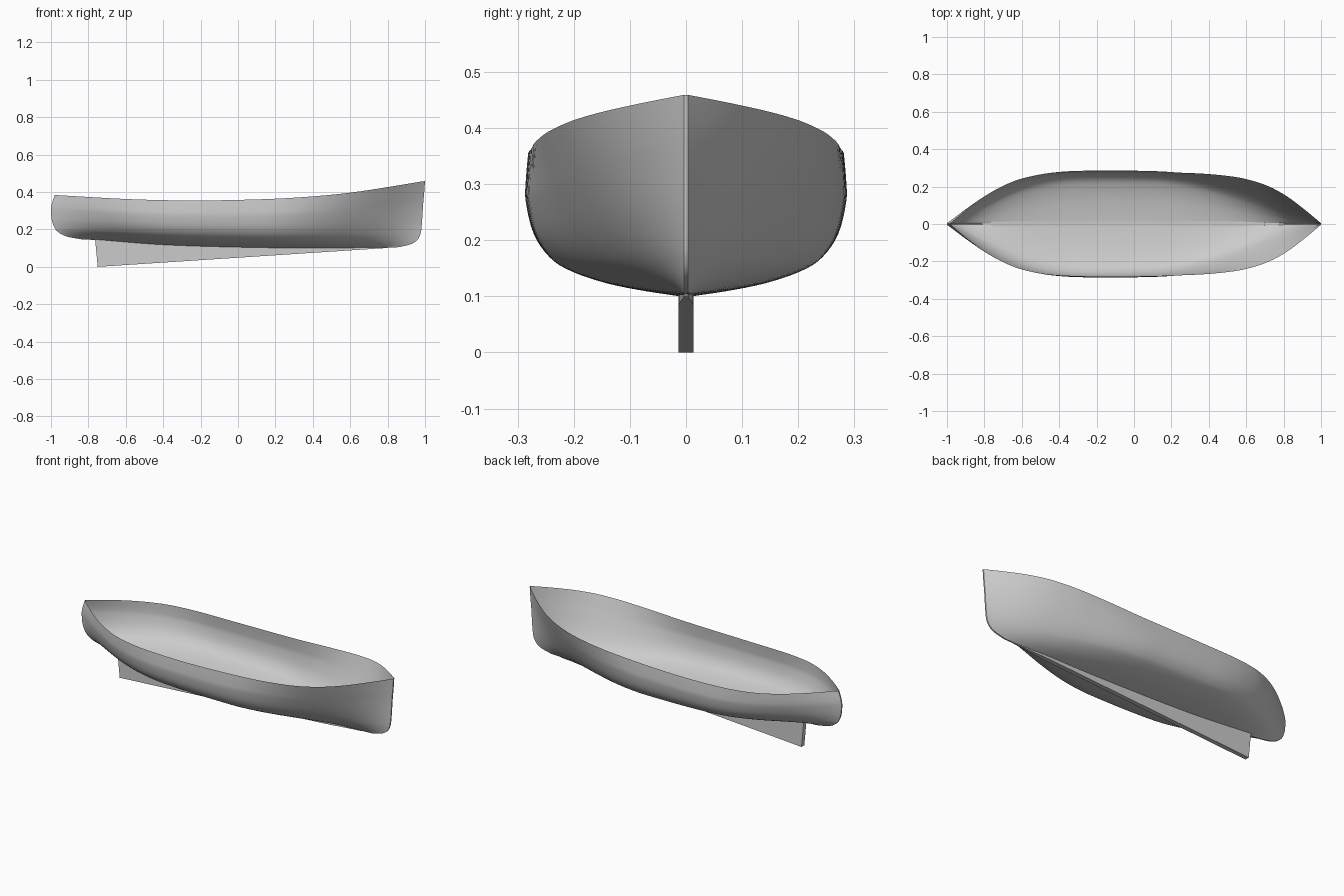
import bpy, bmesh, math

cube = bpy.data.objects.get("Cube")
if cube:
    bpy.data.objects.remove(cube)


def curve(points, x):
    """Smooth interpolation through (x, value) points."""
    n = len(points)
    slope = []
    for k in range(n):
        a, b = points[max(k - 1, 0)], points[min(k + 1, n - 1)]
        slope.append((b[1] - a[1]) / (b[0] - a[0]))
    k = 0
    while k < n - 2 and x > points[k + 1][0]:
        k += 1
    (x0, y0), (x1, y1) = points[k], points[k + 1]
    d = x1 - x0
    t = min(max((x - x0) / d, 0), 1)
    h = t * t * (3 - 2 * t)
    return (y0 * (1 - h) + y1 * h + d * slope[k] * t * (1 - t) ** 2
            - d * slope[k + 1] * t * t * (1 - t))


def smooth(a, b, x):
    t = min(max((x - a) / (b - a), 0), 1)
    return t * t * (3 - 2 * t)


def levels(values):
    return list(enumerate(values))


# Hull lines: heights and half beam along the length
SHEER = [(-1, .384), (-.6, .362), (-.3, .355), (0, .358), (.3, .37), (.6, .397), (1, .459)]
KEEL = [(-1, .155), (-.76, .143), (-.4, .117), (0, .104), (.4, .099), (.8, .103), (1, .112)]
BEAM = [(-1, 0), (-.9, .083), (-.8, .155), (-.7, .21), (-.6, .246), (-.45, .271),
        (-.2, .281), (0, .28), (.2, .275), (.35, .269), (.48, .257), (.58, .241), (.7, .205),
        (.8, .154), (.9, .082), (1, 0)]
# Section and end profiles, listed from keel to sheer
HEIGHT = levels([0, .033, .085, .165, .255, .42, .65, .8, 1])
WIDTH = levels([0, .25, .5, .72, .85, .95, 1, 1, .985])
STERN = levels([-.84, -.9, -.94, -.968, -.983, -.996, -1, -.995, -.98])
STEM = levels([.86, .92, .955, .973, .98, .985, .99, .995, 1])
EDGE = .004
STATIONS, LEVELS = 72, 32


def hull_point(s, v):
    t = curve(HEIGHT, v)
    aft, fore = curve(STERN, v), curve(STEM, v)
    x = aft + (fore - aft) * s
    u = 2 * s - 1
    low, high = curve(KEEL, x), curve(SHEER, u)
    # Sections grow sharper towards the ends
    sharp = smooth(.1, .95, u) + .5 * smooth(-.3, -1, u)
    w = (1 - sharp) * curve(WIDTH, v) + sharp * max(t, 0) ** .68
    return x, EDGE + max(curve(BEAM, u), 0) * w, low + (high - low) * t


def finish(name, bm, material):
    bmesh.ops.recalc_face_normals(bm, faces=bm.faces)
    mesh = bpy.data.meshes.new(name)
    bm.to_mesh(mesh)
    bm.free()
    mesh.materials.append(material)
    obj = bpy.data.objects.new(name, mesh)
    bpy.context.collection.objects.link(obj)
    bpy.ops.object.select_all(action='DESELECT')
    obj.select_set(True)
    bpy.context.view_layer.objects.active = obj
    bpy.ops.object.shade_smooth_by_angle(angle=math.radians(35))


grey = bpy.data.materials.new("hull grey")
grey.use_nodes = True
COLOR = (.6, .6, .6, 1)
grey.diffuse_color = COLOR
grey.node_tree.nodes["Principled BSDF"].inputs["Base Color"].default_value = COLOR

# Open hull shell: both sides, joined by a narrow strip at keel, stem and stern
bm = bmesh.new()
rows = []
for i in range(STATIONS + 1):
    s = (1 - math.cos(math.pi * i / STATIONS)) / 2
    s = .5 * s + .5 * i / STATIONS
    half = [hull_point(s, 8 * j / LEVELS) for j in range(LEVELS + 1)]
    ring = [(x, -y, z) for x, y, z in reversed(half)] + half
    rows.append([bm.verts.new(p) for p in ring])
for a, b in zip(rows, rows[1:]):
    for j in range(len(a) - 1):
        bm.faces.new((a[j], a[j + 1], b[j + 1], b[j]))
for row in (rows[0], rows[-1]):
    for j in range(LEVELS):
        bm.faces.new((row[j], row[j + 1], row[-2 - j], row[-1 - j]))
finish("hull", bm, grey)

# Keel blade: straight lower edge, upper edge following the hull, slim at the bow
bm = bmesh.new()
AFT, FORE, DEPTH = -.75, .8, .101
steps = 24
rows = []
for i in range(steps + 1):
    f = i / steps
    x = AFT + (FORE - AFT) * f
    top_x = x - .014 * (1 - f)
    top, bottom = curve(KEEL, top_x) + .003, DEPTH * f
    w = .013 - .009 * smooth(.55, .78, x)
    ring = [(x, -w, bottom), (x, w, bottom), (top_x, w, top), (top_x, -w, top)]
    rows.append([bm.verts.new(p) for p in ring])
for a, b in zip(rows, rows[1:]):
    for j in range(4):
        k = (j + 1) % 4
        bm.faces.new((a[j], a[k], b[k], b[j]))
bm.faces.new(rows[0])
bm.faces.new(rows[-1])
finish("keel_blade", bm, grey)
